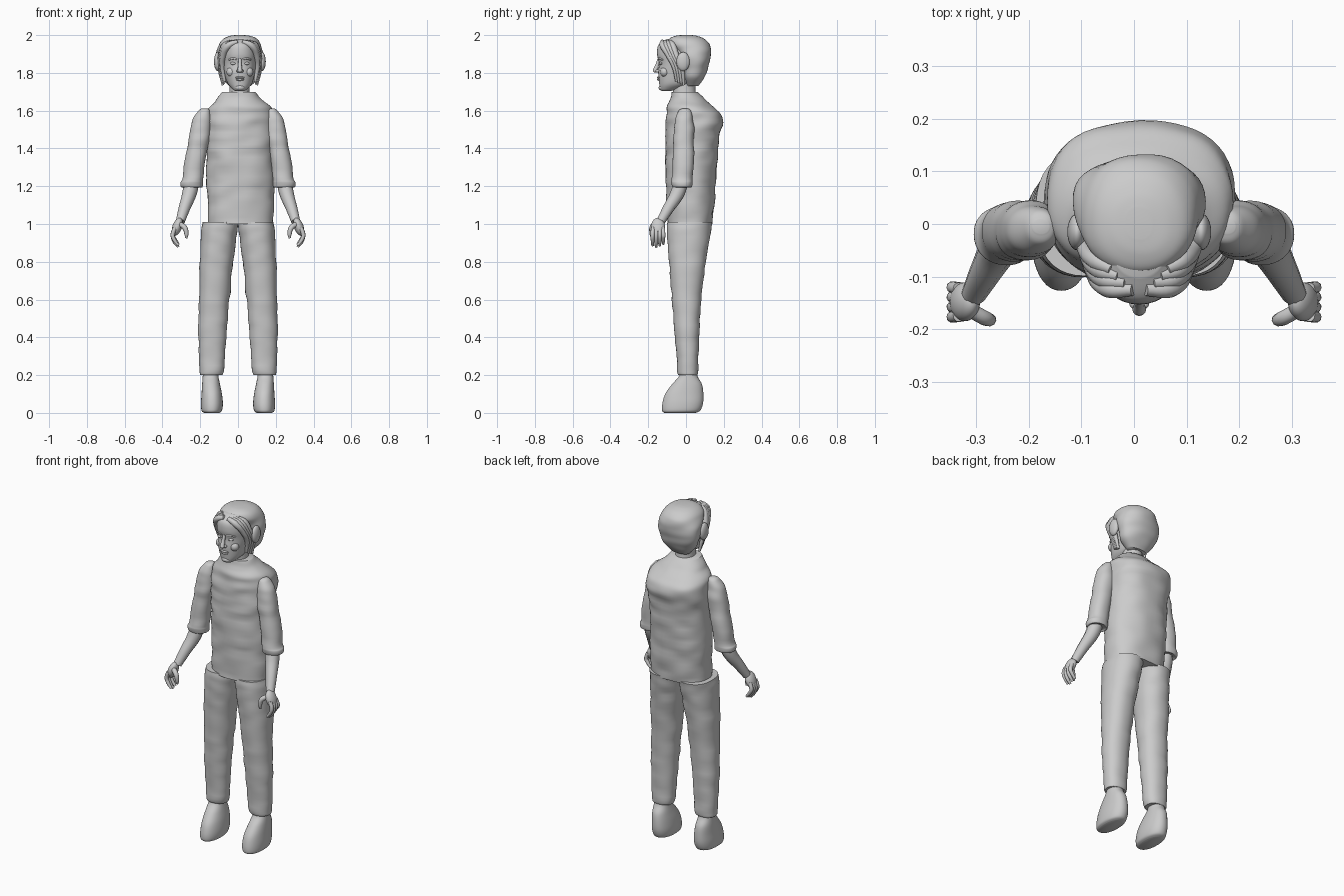
import bpy, bmesh, math
from mathutils import Vector, noise

default = bpy.data.objects.get("Cube")
if default:
    bpy.data.objects.remove(default, do_unlink=True)

grey = bpy.data.materials.new("plain grey")
grey.use_nodes = True
shade = (0.6, 0.6, 0.6, 1)
grey.diffuse_color = shade
grey.node_tree.nodes["Principled BSDF"].inputs["Base Color"].default_value = shade


def finish(obj, angle=50):
    obj.data.materials.append(grey)
    bpy.ops.object.select_all(action='DESELECT')
    obj.select_set(True)
    bpy.context.view_layer.objects.active = obj
    bpy.ops.object.shade_smooth_by_angle(angle=math.radians(angle))
    return obj


def spline(a, b, c, d, t):
    """Catmull-Rom blend between b and c."""
    return b + t * ((c - a) + t * ((2 * a - 5 * b + 4 * c - d) + t * (3 * (b - c) + d - a))) / 2


def loft(name, rows, power=2.0, steps=6, sides=40, wrinkle=0.0, side=1):
    """Stack rounded rings; each row is (z, x min, x max, y min, y max)."""
    rings = []
    last = len(rows) - 1
    for i in range(last):
        near = [rows[max(0, min(last, i + k))] for k in (-1, 0, 1, 2)]
        for j in range(steps):
            rings.append([spline(*column, j / steps) for column in zip(*near)])
    rings.append(rows[last])
    bm = bmesh.new()
    loops = []
    for z, x0, x1, y0, y1 in rings:
        loop = []
        for k in range(sides):
            a = 2 * math.pi * k / sides
            c, s = math.cos(a), math.sin(a)
            u = math.copysign(abs(c) ** (2 / power), c)
            v = math.copysign(abs(s) ** (2 / power), s)
            p = Vector(((x0 + x1) / 2 + u * (x1 - x0) / 2, (y0 + y1) / 2 + v * (y1 - y0) / 2, z))
            # Cloth folds run mostly sideways
            fold = wrinkle * noise.noise(Vector((p.x * 9, p.y * 9, z * 20)))
            p += Vector((u, v, 0)) * fold
            loop.append(bm.verts.new((p.x * side, p.y, p.z)))
        loops.append(loop)
    for low, high in zip(loops, loops[1:]):
        for k in range(sides):
            n = (k + 1) % sides
            bm.faces.new((low[k], low[n], high[n], high[k]))
    bm.faces.new(loops[0])
    bm.faces.new(loops[-1])
    bmesh.ops.recalc_face_normals(bm, faces=bm.faces)
    mesh = bpy.data.meshes.new(name)
    bm.to_mesh(mesh)
    bm.free()
    obj = bpy.data.objects.new(name, mesh)
    bpy.context.collection.objects.link(obj)
    return finish(obj)


def ball(name, centre, size, tilt=(0, 0, 0)):
    bpy.ops.mesh.primitive_uv_sphere_add(segments=24, ring_count=14, location=centre, rotation=tilt)
    obj = bpy.context.object
    obj.name = name
    obj.scale = size
    return finish(obj)


def tube(name, points):
    """Tapered tube through (x, y, z, radius) points, with round ends."""
    data = bpy.data.curves.new(name, 'CURVE')
    data.dimensions = '3D'
    data.bevel_depth = 1
    data.bevel_resolution = 3
    data.use_fill_caps = True
    line = data.splines.new('BEZIER')
    line.resolution_u = 6
    line.bezier_points.add(len(points) - 1)
    for bp, (x, y, z, r) in zip(line.bezier_points, points):
        bp.co = (x, y, z)
        bp.radius = r
        bp.handle_left_type = bp.handle_right_type = 'AUTO'
    data.materials.append(grey)
    obj = bpy.data.objects.new(name, data)
    bpy.context.collection.objects.link(obj)
    return obj


# Shirt with sloping shoulders and open collar
loft("shirt", [
    (1.0, -.16, .19, -.10, .14),
    (1.2, -.165, .19, -.105, .155),
    (1.4, -.165, .19, -.11, .17),
    (1.55, -.17, .19, -.105, .195),
    (1.61, -.155, .175, -.10, .16),
    (1.65, -.12, .135, -.09, .11),
    (1.7, -.08, .09, -.075, .06)], power=2.3, wrinkle=.009, sides=56, steps=8)

# Neck and face
loft("neck", [
    (1.64, -.05, .07, -.06, .06),
    (1.72, -.045, .06, -.07, .05),
    (1.8, -.045, .06, -.06, .06)])
loft("head", [
    (1.705, -.015, .035, -.13, -.08),
    (1.715, -.03, .05, -.138, -.04),
    (1.745, -.055, .075, -.142, .03),
    (1.8, -.073, .09, -.147, .08),
    (1.85, -.08, .1, -.143, .1),
    (1.9, -.08, .1, -.153, .1),
    (1.95, -.07, .09, -.145, .09),
    (1.98, -.045, .065, -.1, .05)], power=2.2)
tube("nose", [(.01, -.143, 1.875, .008), (.01, -.153, 1.84, .01), (.01, -.162, 1.815, .013)])
ball("nose_tip", (.01, -.162, 1.812), (.013, .013, .011))
ball("upper_lip", (.01, -.144, 1.775), (.026, .01, .006))
ball("lower_lip", (.01, -.143, 1.765), (.022, .011, .007))
ball("chin", (.01, -.127, 1.722), (.026, .018, .016))

# Hair: back shell with combed ridges, swept front locks
loft("hair_back", [
    (1.73, -.05, .07, 0, .07),
    (1.78, -.09, .115, -.015, .1),
    (1.84, -.113, .135, -.025, .12),
    (1.9, -.115, .135, -.05, .13),
    (1.95, -.1, .12, -.09, .125),
    (1.98, -.075, .1, -.085, .1),
    (1.995, -.045, .07, -.06, .06),
    (2.0, -.015, .035, -.03, .03)], power=2.2, wrinkle=.006)

for s, word in ((1, "left"), (-1, "right")):
    def m(x):
        return .01 + s * x

    # Eyes, brows and cheeks
    ball(word + "_eye", (m(.034), -.131, 1.85), (.017, .011, .008))
    tube(word + "_brow", [(m(.015), -.145, 1.872, .005), (m(.035), -.139, 1.877, .006),
                          (m(.06), -.122, 1.868, .004)])
    ball(word + "_cheek", (m(.045), -.113, 1.805), (.026, .024, .026))
    ball(word + "_nostril", (m(.011), -.15, 1.81), (.008, .011, .008))
    # Parted locks over the temple, and the side bun
    for k in range(4):
        d = k * .013
        tube(word + "_front_lock", [
            (m(.012 + d), -.125 + d, 1.965, .012), (m(.06 + d / 2), -.122 + 1.3 * d, 1.945, .018),
            (m(.088 + d / 3), -.09 + d, 1.89, .016), (m(.093 + d / 3), -.062 + d, 1.83, .013),
            (m(.08 + d / 4), -.05 + d, 1.755 - d / 2, .007)])
    ball(word + "_side_bun", (m(.118), -.015, 1.86), (.019, .035, .05))

    # Trouser leg
    loft(word + "_trouser_leg", [
        (.2, .08, .197, -.037, .06),
        (.23, .075, .203, -.045, .066),
        (.4, .06, .21, -.057, .07),
        (.6, .045, .207, -.075, .08),
        (.8, .025, .203, -.09, .105),
        (.95, .005, .195, -.1, .13),
        (1.01, 0, .19, -.1, .14)], power=2.2, wrinkle=.006, side=s)
    # Shoe with a flat sole
    loft(word + "_shoe", [
        (0, .1, .18, -.115, .05),
        (.012, .085, .193, -.126, .075),
        (.05, .08, .196, -.125, .09),
        (.1, .085, .193, -.11, .092),
        (.15, .095, .19, -.075, .085),
        (.19, .103, .187, -.04, .063),
        (.22, .105, .185, -.03, .055)], power=2.2, side=s)
    # Rolled sleeve
    loft(word + "_sleeve", [
        (1.2, .2, .285, -.06, .015),
        (1.195, .19, .3, -.07, .03),
        (1.22, .188, .305, -.077, .035),
        (1.25, .186, .295, -.075, .036),
        (1.4, .16, .27, -.068, .042),
        (1.5, .143, .255, -.062, .044),
        (1.56, .143, .237, -.053, .036),
        (1.6, .15, .208, -.038, .022),
        (1.612, .165, .19, -.015, .005)], power=2.2, wrinkle=.006, side=s)
    # Bare forearm and wrist
    tube(word + "_forearm", [
        (s * .24, -.02, 1.26, .04), (s * .255, -.042, 1.17, .039),
        (s * .285, -.095, 1.08, .03), (s * .305, -.133, 1.015, .024)])
    # Hand: palm, thumb and curled fingers
    ball(word + "_palm", (s * .322, -.148, .985), (.025, .037, .05), (0, s * -.35, 0))
    tube(word + "_thumb", [
        (s * .31, -.165, 1.0, .014), (s * .282, -.18, .98, .014),
        (s * .273, -.182, .945, .011), (s * .274, -.18, .925, .006)])
    for k in range(4):
        y = -.177 + k * .019
        drop = .008 * abs(k - 1)
        tube(word + "_finger", [
            (s * .333, y * .9 - .015, .98, .012), (s * .346, y, .94, .011),
            (s * .336, y, .905 + drop, .01), (s * .315, y, .878 + drop, .007)])
